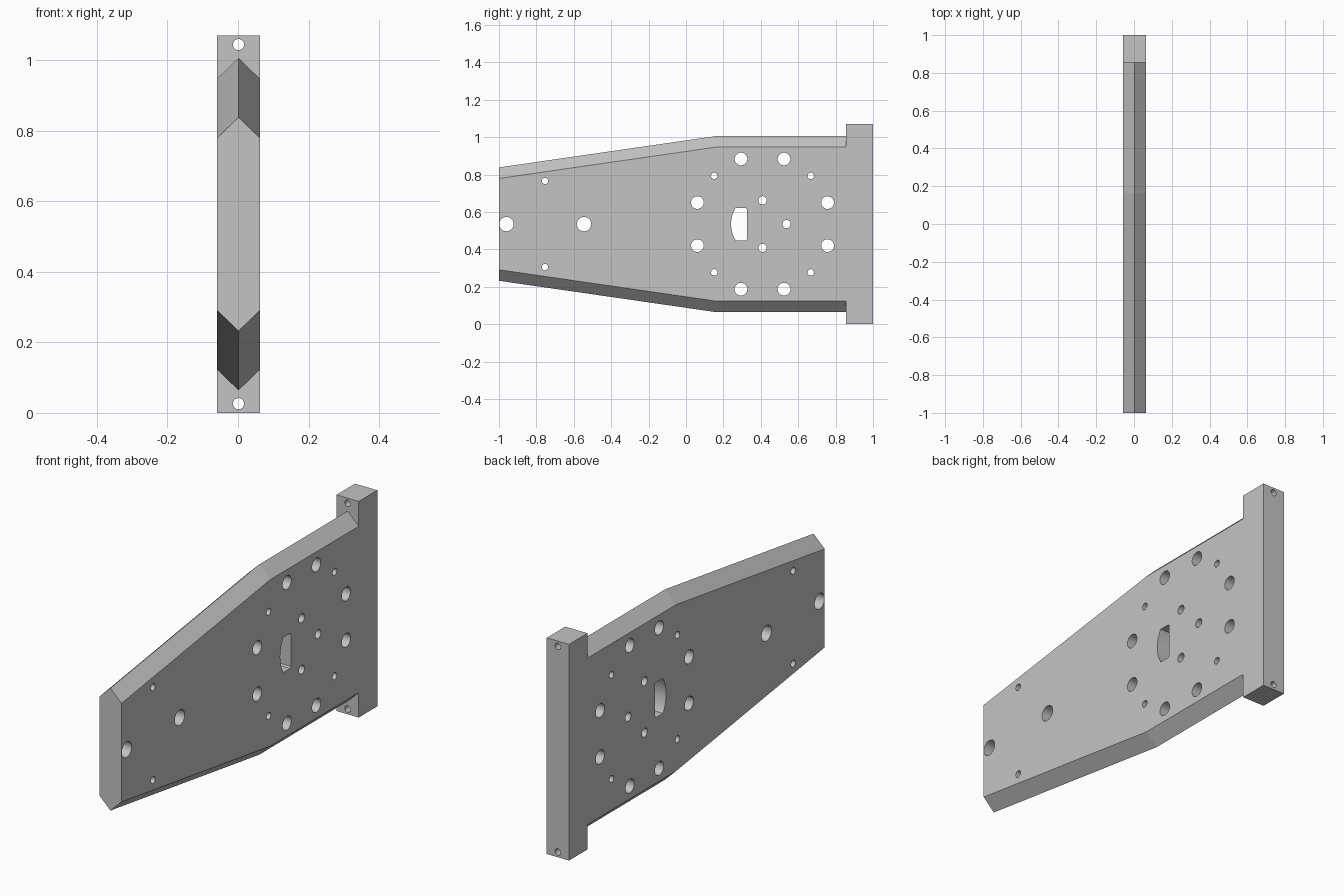
import bpy, bmesh, math
from mathutils import Matrix, Vector

cube = bpy.data.objects.get("Cube")
if cube:
    bpy.data.objects.remove(cube, do_unlink=True)

CX = 0.0015      # centre of the plate thickness
HALF = 0.061     # half the thickness
MID = 0.535      # mirror height
BAR_Y = 0.855    # where the plate meets the bar

grey = bpy.data.materials.new("plain grey")
grey.use_nodes = True
colour = (0.55, 0.55, 0.55, 1)
grey.diffuse_color = colour
grey.node_tree.nodes["Principled BSDF"].inputs["Base Color"].default_value = colour


def make(name, bm):
    bmesh.ops.recalc_face_normals(bm, faces=bm.faces)
    mesh = bpy.data.meshes.new(name)
    bm.to_mesh(mesh)
    bm.free()
    mesh.materials.append(grey)
    obj = bpy.data.objects.new(name, mesh)
    bpy.context.scene.collection.objects.link(obj)
    return obj


def add_drill(bm, centre, radius, axis):
    """Cylinder along an axis with smooth walls."""
    turn = Vector((0, 0, 1)).rotation_difference(axis).to_matrix().to_4x4()
    made = bmesh.ops.create_cone(
        bm, cap_ends=True, segments=32, radius1=radius, radius2=radius,
        depth=0.4, matrix=Matrix.Translation(centre) @ turn)
    for face in {f for v in made["verts"] for f in v.link_faces}:
        face.smooth = len(face.verts) == 4


def cut(obj, cutter):
    """Subtract the cutter for good, then discard it."""
    mod = obj.modifiers.new("holes", 'BOOLEAN')
    mod.operation = 'DIFFERENCE'
    mod.solver = 'EXACT'
    mod.object = cutter
    cutter.hide_render = True
    graph = bpy.context.evaluated_depsgraph_get()
    result = bpy.data.meshes.new_from_object(obj.evaluated_get(graph))
    obj.modifiers.clear()
    obj.data = result
    bpy.data.objects.remove(cutter, do_unlink=True)


# Tapered plate: six-sided section with pointed upper and lower edges
bm = bmesh.new()
rings = []
for y, ridge in ((-1, 0.303), (0.163, 0.471), (BAR_Y, 0.471)):
    side = ridge - 0.059
    section = ((0, ridge), (HALF, side), (HALF, -side),
               (0, -ridge), (-HALF, -side), (-HALF, side))
    rings.append([bm.verts.new((CX + x, y, MID + z)) for x, z in section])
for a, b in zip(rings, rings[1:]):
    for i in range(6):
        j = (i + 1) % 6
        bm.faces.new((a[i], a[j], b[j], b[i]))
bm.faces.new(rings[0])
bm.faces.new(rings[-1])
plate = make("tapered_plate", bm)

# Holes through the plate: distance along y, height offset, radius
RING_Y = 0.409
holes = [(-0.96, 0, 0.0385), (-0.545, 0, 0.0385), (RING_Y + 0.128, 0, 0.022)]
for s in (1, -1):
    holes += [(-0.754, s * 0.23, 0.017), (RING_Y, s * 0.127, 0.022)]
    for t in (1, -1):
        holes += [(RING_Y + t * 0.258, s * 0.258, 0.017),
                  (RING_Y + t * 0.348, s * 0.115, 0.034),
                  (RING_Y + t * 0.115, s * 0.348, 0.034)]
bm = bmesh.new()
for y, dz, radius in holes:
    add_drill(bm, Vector((CX, y, MID + dz)), radius, Vector((1, 0, 0)))

# Slot: curved front edge, straight rear edge with clipped corners
outline = [(0.326, -0.08), (0.319, -0.087)]
spread = math.asin(0.087 / 0.168)
for i in range(17):
    a = spread * (i / 8 - 1)
    outline.append((RING_Y - 0.168 * math.cos(a), 0.168 * math.sin(a)))
outline += [(0.319, 0.087), (0.326, 0.08)]
base = bm.faces.new([bm.verts.new((-0.2, y, MID + z)) for y, z in outline])
grown = bmesh.ops.extrude_face_region(bm, geom=[base], use_keep_orig=True)
bmesh.ops.translate(bm, vec=(0.4, 0, 0),
                    verts=[g for g in grown["geom"] if isinstance(g, bmesh.types.BMVert)])
cut(plate, make("plate_hole_cutter", bm))

# Upright end bar with a bolt hole at each end
HEIGHT = 1.07
bm = bmesh.new()
size = Matrix.Diagonal((HALF * 2, 1 - BAR_Y, HEIGHT, 1))
bmesh.ops.create_cube(
    bm, size=1, matrix=Matrix.Translation((CX, (1 + BAR_Y) / 2, HEIGHT / 2)) @ size)
bar = make("end_bar", bm)
bm = bmesh.new()
for z in (0.026, HEIGHT - 0.026):
    add_drill(bm, Vector((CX, 0.93, z)), 0.0158, Vector((0, 1, 0)))
cut(bar, make("bar_hole_cutter", bm))
